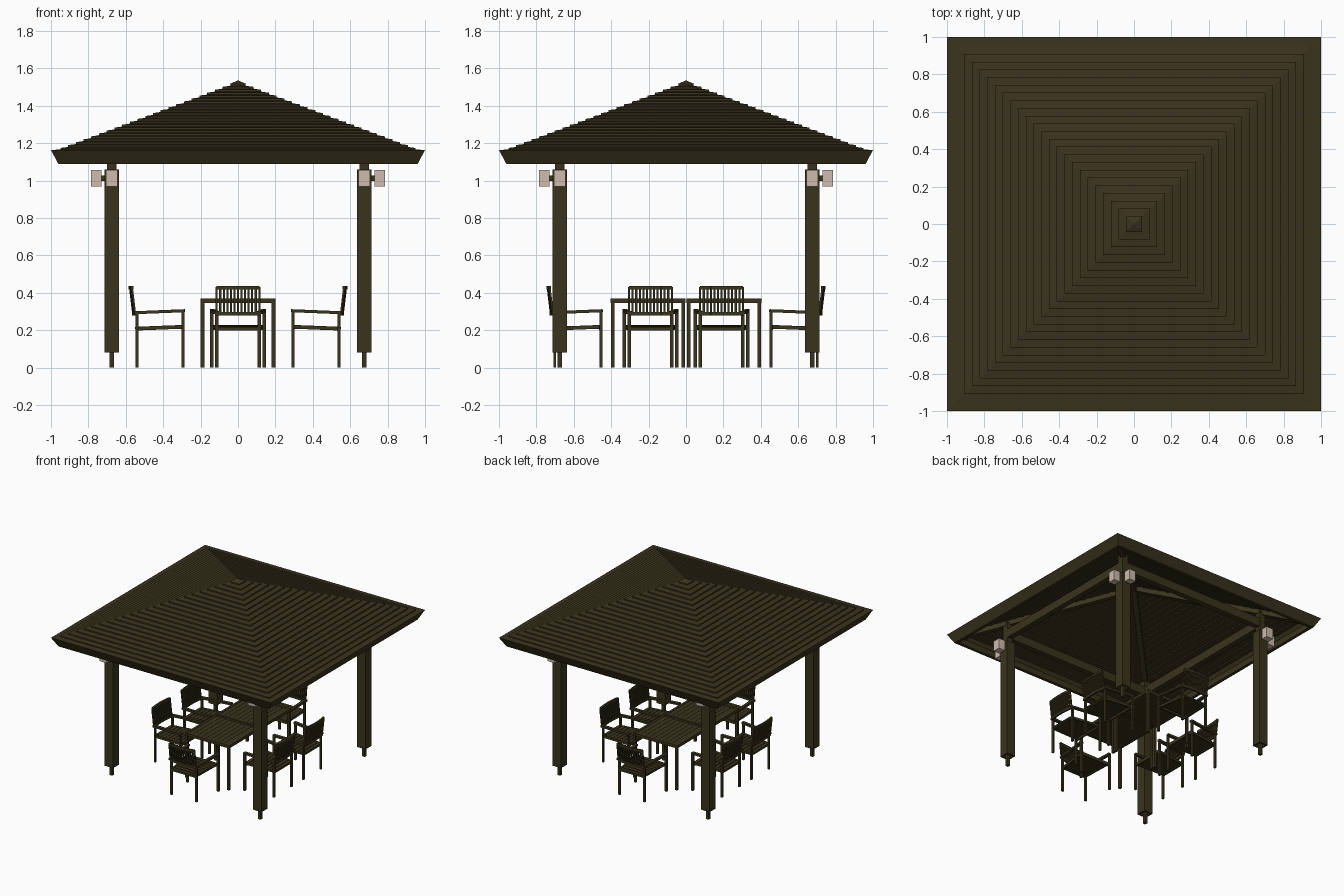
import bpy, bmesh
from math import pi
from mathutils import Vector, Matrix

if "Cube" in bpy.data.objects:
    bpy.data.objects.remove(bpy.data.objects["Cube"])


def material(name, col):
    m = bpy.data.materials.new(name)
    m.diffuse_color = col
    m.use_nodes = True
    m.node_tree.nodes["Principled BSDF"].inputs["Base Color"].default_value = m.diffuse_color
    return m


wood = material("dark_wood", (0.042, 0.034, 0.012, 1))
glass = material("lamp_glass", (0.62, 0.50, 0.42, 1))


def box(bm, x0, x1, y0, y1, z0, z1):
    m = Matrix.Translation(((x0 + x1) / 2, (y0 + y1) / 2, (z0 + z1) / 2)) \
        @ Matrix.Diagonal((x1 - x0, y1 - y0, z1 - z0, 1))
    bmesh.ops.create_cube(bm, size=1, matrix=m)


def bar(bm, a, b, w, h):
    # rectangular bar from a to b, w sideways and h in the vertical plane
    a, b = Vector(a), Vector(b)
    d = (b - a).normalized()
    s = d.cross(Vector((0, 0, 1)))
    s = s.normalized() if s.length > 0.15 else Vector((0, 1, 0))
    u = s.cross(d).normalized()
    s = d.cross(u)
    rot = Matrix((d, s, u)).transposed().to_4x4()
    m = Matrix.Translation((a + b) / 2) @ rot @ Matrix.Diagonal(((b - a).length, w, h, 1))
    bmesh.ops.create_cube(bm, size=1, matrix=m)


def square_ring(bm, profile):
    # closed (radius, z) profile swept round a square
    loops = [[bm.verts.new((r * sx, r * sy, z)) for r, z in profile]
             for sx, sy in ((1, 1), (-1, 1), (-1, -1), (1, -1))]
    n = len(profile)
    for k in range(4):
        p, q = loops[k], loops[(k + 1) % 4]
        for i in range(n):
            j = (i + 1) % n
            bm.faces.new((p[i], q[i], q[j], p[j]))


def finish(bm, name, mat=wood):
    bmesh.ops.recalc_face_normals(bm, faces=bm.faces)
    me = bpy.data.meshes.new(name)
    bm.to_mesh(me)
    bm.free()
    me.materials.append(mat)
    ob = bpy.data.objects.new(name, me)
    bpy.context.collection.objects.link(ob)
    return ob


def copy(ob, name, matrix):
    c = bpy.data.objects.new(name, ob.data)
    c.matrix_world = matrix
    bpy.context.collection.objects.link(c)


# sloping fascia board
bm = bmesh.new()
square_ring(bm, [(0.96, 1.088), (1.0, 1.163), (0.92, 1.168), (0.94, 1.14), (0.935, 1.088)])
finish(bm, "roof_fascia")

# overlapping roof courses
bm = bmesh.new()
N = 23
pitch = 0.95 / N
rise = (1.523 - 1.165) / N
for i in range(N):
    ro = 0.95 - i * pitch
    ri = max(ro - 0.055, 0.002)
    z = 1.163 + i * rise
    square_ring(bm, [(ro, z), (ro, z + 0.011), (ri, z + 0.018), (ri, z + 0.007)])
# small cap at the peak
bmesh.ops.create_cone(bm, cap_ends=True, segments=4, radius1=0.06, radius2=0.002, depth=0.018,
                      matrix=Matrix.Translation((0, 0, 1.526)) @ Matrix.Rotation(pi / 4, 4, 'Z'))
finish(bm, "roof_courses")

# hip rafters and beams linking the posts
bm = bmesh.new()
P = 0.675
for sx in (-1, 1):
    for sy in (-1, 1):
        bar(bm, (0.94 * sx, 0.94 * sy, 1.138), (0.01 * sx, 0.01 * sy, 1.488), 0.04, 0.05)
finish(bm, "hip_rafters")
bm = bmesh.new()
for s in (-1, 1):
    box(bm, -P, P, s * P - 0.022, s * P + 0.022, 1.10, 1.17)
    box(bm, s * P - 0.022, s * P + 0.022, -P, P, 1.10, 1.17)
finish(bm, "tie_beams")

# posts: core, boarded sleeve and foot
bm_post, bm_sleeve, bm_foot = bmesh.new(), bmesh.new(), bmesh.new()
bm_arm, bm_lamp = bmesh.new(), bmesh.new()
for sx in (-1, 1):
    for sy in (-1, 1):
        x, y = sx * P, sy * P
        box(bm_post, x - 0.026, x + 0.026, y - 0.026, y + 0.026, 0.1, 1.23)
        box(bm_foot, x - 0.012, x + 0.012, y - 0.012, y + 0.012, 0, 0.1)
        for s in (-1, 1):
            box(bm_sleeve, x - 0.04, x + 0.04, y + s * 0.034 - 0.006, y + s * 0.034 + 0.006, 0.08, 1.06)
            box(bm_sleeve, x + s * 0.034 - 0.006, x + s * 0.034 + 0.006, y - 0.028, y + 0.028, 0.08, 1.06)
        # two lamps on the outward faces
        for d in (Vector((sx, 0, 0)), Vector((0, sy, 0))):
            c = Vector((x, y, 1.012))
            bar(bm_arm, c + d * 0.04, c + d * 0.06, 0.03, 0.03)
            bar(bm_lamp, c + d * 0.055, c + d * 0.112, 0.062, 0.086)
finish(bm_post, "post_cores")
finish(bm_sleeve, "post_sleeves")
finish(bm_foot, "post_feet")
finish(bm_arm, "lamp_brackets")
finish(bm_lamp, "lamps", glass)

# table: slatted top, apron and four legs
bm = bmesh.new()
for s in (-1, 1):
    box(bm, s * 0.19 - 0.01, s * 0.19 + 0.01, -0.2, 0.2, 0.345, 0.368)
    box(bm, -0.18, 0.18, s * 0.188 - 0.01, s * 0.188 + 0.01, 0.345, 0.368)
    for t in (-1, 1):
        box(bm, s * 0.19 - 0.01, s * 0.19 + 0.01, t * 0.188 - 0.01, t * 0.188 + 0.01, 0, 0.35)
for i in range(9):
    x = -0.18 + 0.04 * i
    box(bm, x + 0.001, x + 0.039, -0.18, 0.18, 0.35, 0.366)
table = finish(bm, "table_front")
table.location.y = -0.203
copy(table, "table_back", Matrix.Translation((0, 0.203, 0)))

# chair facing -x, front legs at x = 0.293
bm = bmesh.new()
for s in (-1, 1):
    bar(bm, (0.293, s * 0.14, 0), (0.293, s * 0.14, 0.31), 0.018, 0.016)      # front leg
    bar(bm, (0.54, s * 0.113, 0), (0.54, s * 0.113, 0.29), 0.018, 0.014)      # rear leg
    bar(bm, (0.284, s * 0.138, 0.304), (0.555, s * 0.115, 0.293), 0.025, 0.016)  # arm
    bar(bm, (0.29, s * 0.125, 0.218), (0.545, s * 0.105, 0.208), 0.014, 0.02)    # seat rail
bar(bm, (0.295, -0.14, 0.212), (0.295, 0.14, 0.212), 0.014, 0.022)
bar(bm, (0.54, -0.113, 0.207), (0.54, 0.113, 0.207), 0.014, 0.02)
# seat slats
for i in range(8):
    x = 0.303 + i * 0.0335
    w = 0.118 - 0.015 * i / 7
    z = 0.222 - 0.0015 * i
    bar(bm, (x, -w, z), (x, w, z), 0.029, 0.01)


# curved slatted back
def back(y, z):
    return (0.548 + (z - 0.28) * 0.12 + 0.012 * (1 - (y / 0.12) ** 2), y, z)


n = 13
ys = [-0.114 + 0.228 * i / (n - 1) for i in range(n)]
for i, y in enumerate(ys):
    bar(bm, back(y, 0.285), back(y, 0.43), 0.011, 0.01)
    if i < n - 1:
        for z in (0.288, 0.427):
            bar(bm, back(y, z), back(ys[i + 1], z), 0.014, 0.018)
chair = finish(bm, "chair_right_front")
chair.location.y = -0.19
T, R = Matrix.Translation, lambda a: Matrix.Rotation(a, 4, 'Z')
copy(chair, "chair_right_back", T((0, 0.19, 0)))
copy(chair, "chair_left_front", T((0, -0.19, 0)) @ R(pi))
copy(chair, "chair_left_back", T((0, 0.19, 0)) @ R(pi))
copy(chair, "chair_end_back", T((0, 0.162, 0)) @ R(pi / 2))
copy(chair, "chair_end_front", T((0, -0.162, 0)) @ R(-pi / 2))
